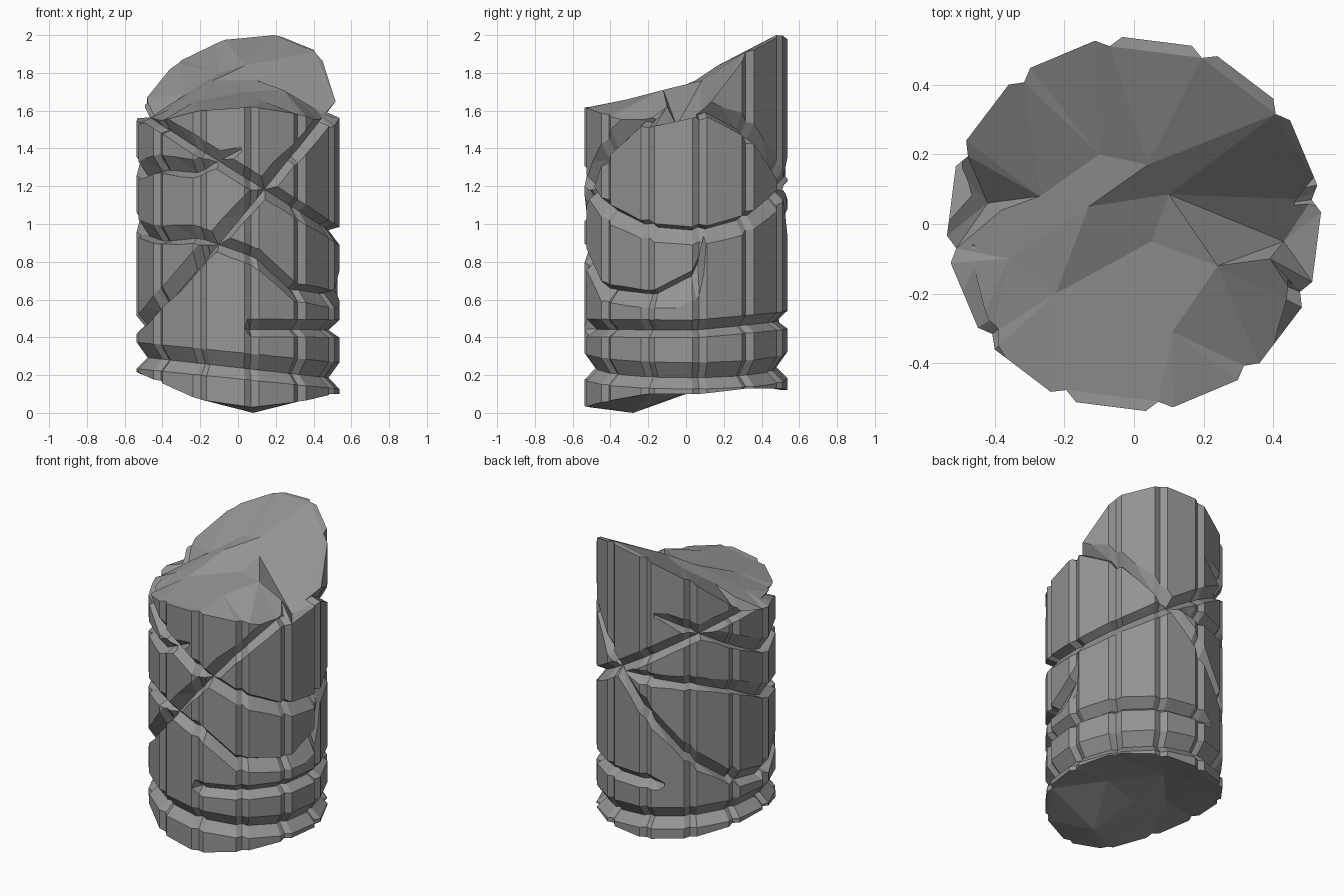
import bpy
from math import radians, cos, sin, hypot
from mathutils import Vector
from mathutils.geometry import delaunay_2d_cdt

cube = bpy.data.objects.get("Cube")
if cube:
    bpy.data.objects.remove(cube)

stone = bpy.data.materials.new("grey stone")
stone.use_nodes = True
stone.diffuse_color = (0.3, 0.3, 0.3, 1)
stone.node_tree.nodes["Principled BSDF"].inputs["Base Color"].default_value = (0.3, 0.3, 0.3, 1)

# Fluted outline: twelve flat staves with a small notch between each pair
STEP, START, HALF = 30, 7.8, 4.2
R_STAVE, R_NOTCH = 0.538, 0.515
ring = [(START + STEP * k + d, R_NOTCH if d == 0 else R_STAVE)
        for k in range(12) for d in (-HALF, 0, HALF)]

# Broken rim heights at the notches
top_rim = [1.57, 1.91, 2.0, 1.975, 1.85, 1.64, 1.53, 1.54, 1.60, 1.62, 1.58, 1.51]
low_rim = [0.10, 0.13, 0.13, 0.12, 0.15, 0.20, 0.22, 0.17, 0.07, 0.03, 0.06, 0.10]
top_inner = [(0.10, 0.085, 1.76), (-0.13, 0.05, 1.76), (0.04, 0.17, 1.84), (-0.10, 0.20, 1.80),
             (-0.27, 0.08, 1.69), (0.05, -0.05, 1.70), (0.24, -0.12, 1.71), (-0.225, -0.20, 1.65),
             (-0.36, -0.10, 1.61), (-0.38, 0.04, 1.62), (-0.42, 0.06, 1.53),
             (0.11, -0.31, 1.66), (0.39, -0.10, 1.62), (0.43, -0.05, 1.52)]
low_inner = [(0.08, -0.28, 0.0), (0.0, 0.0, 0.10), (-0.25, 0.0, 0.19),
             (0.25, 0.05, 0.13), (0.0, 0.28, 0.16)]


def polar(angle, r, z):
    a = radians(angle)
    return Vector((r * cos(a), r * sin(a), z))


def make_object(name, verts, faces):
    mesh = bpy.data.meshes.new(name)
    mesh.from_pydata(verts, [], faces)
    mesh.materials.append(stone)
    obj = bpy.data.objects.new(name, mesh)
    bpy.context.collection.objects.link(obj)
    return obj


def rim_height(rim, angle):
    t = (angle - START) / STEP
    k = int(t // 1)
    return rim[k % 12] + (rim[(k + 1) % 12] - rim[k % 12]) * (t - k)


def cap(rim_points, inner, offset, flip):
    """Triangulate a broken end; returns its vertices and faces."""
    pts = rim_points + [Vector(p) for p in inner]
    n = len(rim_points)
    edges = [(i, (i + 1) % n) for i in range(n)]
    _, _, tris, origin, _, _ = delaunay_2d_cdt([p.xy for p in pts], edges, [], 1, 1e-5)
    faces = []
    for tri in tris:
        f = [origin[i][0] + offset for i in tri]
        a, b, c = (pts[i - offset].xy for i in f)
        if ((b - a).cross(c - a) < 0) != flip:
            f.reverse()
        faces.append(f)
    return pts, faces


# Column drum: fluted wall with a rough top and underside
upper, upper_faces = cap([polar(a, r, rim_height(top_rim, a)) for a, r in ring], top_inner, 0, False)
base = len(upper)
lower, lower_faces = cap([polar(a, r, rim_height(low_rim, a)) for a, r in ring], low_inner, base, True)
count = len(ring)
wall = [(i, base + i, base + (i + 1) % count, (i + 1) % count) for i in range(count)]
drum = make_object("column_drum", upper + lower, upper_faces + lower_faces + wall)


def radius_at(angle):
    """Outline radius, measured on the straight sides."""
    a = (angle - START + HALF) % STEP
    if a <= 2 * HALF:
        return R_NOTCH + (R_STAVE - R_NOTCH) * abs(a - HALF) / HALF
    half_span = STEP / 2 - HALF
    return R_STAVE * cos(radians(half_span)) / cos(radians(a - HALF - STEP / 2))


def level(a):
    return -0.15


def turning(a):
    return 0.75 * cos(radians(a)) - 0.1


def groove(name, height, start=None, end=None, width=0.047, depth=0.058, lean=level):
    """V-shaped crack cutter along the outline; lean(angle) raises or lowers its floor."""
    closed = start is None
    if closed:
        angles = [a for a, _ in ring]
    else:
        angles = [a + turn for turn in (0, 360) for a, _ in ring if start + 1 < a + turn < end - 1]
        angles = [start] + angles + [end]
    verts, faces, reach = [], [], 0.05
    for i, a in enumerate(angles):
        r, z = radius_at(a), height(a)
        slope = (height(a + 3) - height(a - 3)) / (radians(6) * r)
        d = 0.01 if not closed and i in (0, len(angles) - 1) else depth
        half = width * min(hypot(1, slope), 2.2)
        w = half * (depth + reach) / depth
        shift = lean(a) * half
        rim_z = z - shift * reach / depth
        verts += [polar(a, r - d, z + shift), polar(a, r + reach, rim_z - w), polar(a, r + reach, rim_z + w)]
    n = len(angles)
    for i in range(n if closed else n - 1):
        p, q = 3 * i, 3 * ((i + 1) % n)
        for j in range(3):
            k = (j + 1) % 3
            faces.append((p + j, q + j, q + k, p + k))
    if not closed:
        faces += [(0, 1, 2), (3 * n - 1, 3 * n - 2, 3 * n - 3)]
    # Triangles keep the cut clean
    tris = [t for f in faces for t in ((f[:3], (f[0], f[2], f[3])) if len(f) == 4 else (f,))]
    obj = make_object(name, verts, tris)
    bpy.context.view_layer.objects.active = obj
    obj.select_set(True)
    bpy.ops.object.mode_set(mode='EDIT')
    bpy.ops.mesh.select_all(action='SELECT')
    bpy.ops.mesh.normals_make_consistent(inside=False)
    bpy.ops.object.mode_set(mode='OBJECT')
    obj.select_set(False)
    return obj


def tilted(centre, tilt):
    return lambda a: centre + tilt * radius_at(a) * cos(radians(a))


def through(*keys):
    def height(a):
        a = min(max(a, keys[0][0]), keys[-1][0])
        for (a0, z0), (a1, z1) in zip(keys, keys[1:]):
            if a <= a1:
                return z0 + (z1 - z0) * (a - a0) / (a1 - a0)
    return height


# Cracks: three tilted rings and three partial ones
cutters = [
    groove("rising_crack", tilted(1.045, 1.08), lean=lambda a: -0.45),
    groove("falling_crack", tilted(1.275, -0.63), lean=turning),
    groove("base_crack", tilted(0.25, -0.1), width=0.07),
    groove("upper_crack", through((104, 1.62), (137, 1.5), (168, 1.37), (190, 1.28),
                                  (218, 1.32), (243, 1.29), (272, 1.40)), 104, 272, lean=turning),
    groove("middle_crack", through((80, 1.18), (137, 1.17), (168, 1.08), (190, 0.98), (218, 0.94),
                                   (242, 0.95), (257, 0.91), (281, 0.82), (304, 0.64), (339, 0.60),
                                   (360, 0.63), (368, 0.73), (372, 0.95)), 80, 372, lean=turning),
    groove("lower_crack", through((274, 0.45), (365, 0.445), (412, 0.48), (471, 0.50)), 274, 471),
]
bpy.context.view_layer.objects.active = drum
for cutter in cutters:
    cutter.hide_render = True
    mod = drum.modifiers.new(cutter.name, 'BOOLEAN')
    mod.operation, mod.solver, mod.object = 'DIFFERENCE', 'EXACT', cutter
    bpy.ops.object.modifier_apply(modifier=mod.name)
    bpy.data.objects.remove(cutter)
